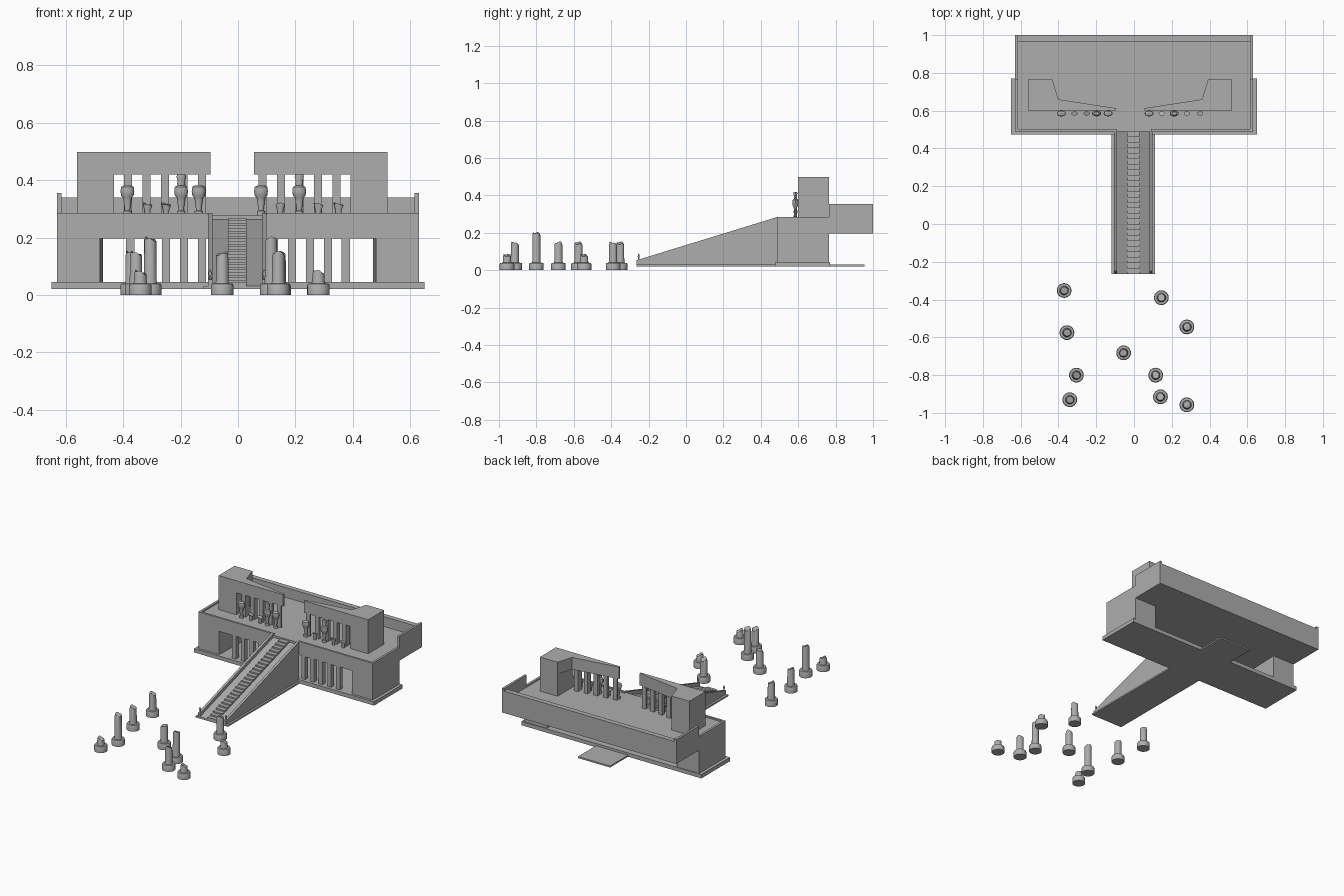
import bpy, bmesh, math
from mathutils import Vector

if "Cube" in bpy.data.objects:
    bpy.data.objects.remove(bpy.data.objects["Cube"])

stone = bpy.data.materials.new("grey stone")
stone.use_nodes = True
GREY = (0.42, 0.42, 0.42, 1)
stone.diffuse_color = GREY
stone.node_tree.nodes["Principled BSDF"].inputs["Base Color"].default_value = GREY


def finish(name, bm, smooth=False):
    bmesh.ops.recalc_face_normals(bm, faces=bm.faces[:])
    mesh = bpy.data.meshes.new(name)
    bm.to_mesh(mesh)
    bm.free()
    mesh.materials.append(stone)
    obj = bpy.data.objects.new(name, mesh)
    bpy.context.collection.objects.link(obj)
    if smooth:
        bpy.ops.object.select_all(action="DESELECT")
        obj.select_set(True)
        bpy.context.view_layer.objects.active = obj
        bpy.ops.object.shade_smooth_by_angle(angle=math.radians(35))
    return obj


def sweep(bm, points, offset):
    """Extrude a closed polygon along an offset vector."""
    face = bm.faces.new([bm.verts.new(p) for p in points])
    new = bmesh.ops.extrude_face_region(bm, geom=[face], use_keep_orig=True)["geom"]
    verts = [v for v in new if isinstance(v, bmesh.types.BMVert)]
    bmesh.ops.translate(bm, verts=verts, vec=Vector(offset))


def prism(name, outline, z0, z1):
    bm = bmesh.new()
    sweep(bm, [(x, y, z0) for x, y in outline], (0, 0, z1 - z0))
    return finish(name, bm)


def side_prism(name, profile, x0, x1):
    bm = bmesh.new()
    sweep(bm, [(x0, y, z) for y, z in profile], (x1 - x0, 0, 0))
    return finish(name, bm)


def box(name, x0, x1, y0, y1, z0, z1):
    return prism(name, [(x0, y0), (x1, y0), (x1, y1), (x0, y1)], z0, z1)


def lathe(name, profile, x, y, z, sides=20, depth=1.0, broken=0.0):
    """Turn a (radius, height) profile; broken makes the top edge jagged."""
    bm = bmesh.new()
    rings = []
    for i, (r, h) in enumerate(profile):
        ring = []
        for k in range(sides):
            a = math.tau * k / sides
            dz = broken * (math.cos(a + x * 9) + 0.5 * math.sin(3 * a)) if i == len(profile) - 1 else 0
            ring.append(bm.verts.new((x + r * math.cos(a), y + depth * r * math.sin(a), z + h + dz)))
        rings.append(ring)
    for low, high in zip(rings, rings[1:]):
        for k in range(sides):
            n = (k + 1) % sides
            bm.faces.new((low[k], low[n], high[n], high[k]))
    bm.faces.new(rings[0][::-1])
    bm.faces.new(rings[-1])
    return finish(name, bm, True)


# Ground plates
box("base_plate", -0.65, 0.65, 0.475, 0.77, 0.02, 0.045)
box("ramp_plate", -0.12, 0.112, -0.265, 0.955, 0.02, 0.03)

# Terrace slab and its parapets
box("terrace_front", -0.63, 0.63, 0.49, 0.765, 0.197, 0.276)
box("terrace_back", -0.63, 0.63, 0.765, 1.0, 0.197, 0.276)
box("back_parapet", -0.63, 0.63, 0.967, 1.0, 0.276, 0.34)
for side, s in (("left", 1), ("right", -1)):
    xa, xb = sorted((s * 0.615, s * 0.63))
    box(side + "_parapet", xa, xb, 0.765, 1.0, 0.276, 0.355)
    box(side + "_rim", xa, xb, 0.49, 0.765, 0.276, 0.285)
    xa, xb = sorted((s * 0.09, s * 0.63))
    box(side + "_front_rim", xa, xb, 0.49, 0.503, 0.276, 0.285)

    # Lower wing with a slanted inner wall, and the colonnade pillars
    prism(side + "_wing", [(s * 0.63, 0.49), (s * 0.48, 0.49), (s * 0.47, 0.765), (s * 0.63, 0.765)], 0.04, 0.2)
    for i in range(5):
        x = s * (0.125 + 0.0625 * i)
        box(f"{side}_lower_pillar_{i}", x - 0.014, x + 0.014, 0.495, 0.525, 0.04, 0.2)

    # Upper pavilion: end block, tapering lintel and pillars
    def px(d):
        return -0.02 + s * d
    prism(side + "_pavilion_block", [(px(0.54), 0.6), (px(0.412), 0.6), (px(0.382), 0.66),
                                     (px(0.412), 0.765), (px(0.54), 0.765)][:2]
          + [(px(0.412), 0.765), (px(0.54), 0.765)], 0.27, 0.498)
    prism(side + "_pavilion_lintel", [(px(0.412), 0.6), (px(0.075), 0.6), (px(0.075), 0.613),
                                      (px(0.38), 0.66), (px(0.412), 0.765)], 0.42, 0.498)
    for i in range(5):
        x = px(0.105 + 0.0645 * i)
        box(f"{side}_upper_pillar_{i}", x - 0.014, x + 0.014, 0.602, 0.612 + 0.008 * i, 0.27, 0.42)

# Ramp body, side walls and finials
CX, Y0, Y1 = -0.003, -0.265, 0.49
side_prism("ramp_body", [(Y0, 0.025), (Y1, 0.025), (Y1, 0.262), (Y0, 0.032)], CX - 0.088, CX + 0.088)
for side, s in (("left", 1), ("right", -1)):
    xa, xb = sorted((CX + s * 0.086, CX + s * 0.102))
    side_prism(side + "_ramp_wall", [(Y0, 0.025), (Y1, 0.025), (Y1, 0.285), (Y0, 0.053)], xa, xb)
    lathe(side + "_finial", [(0.006, 0), (0.003, 0.012), (0.006, 0.022), (0.002, 0.036)],
          CX + s * 0.094, Y0 + 0.012, 0.052, 10)

# Stair flight as one stepped profile
STEPS = 26
rise, run = 0.234 / STEPS, (Y1 - Y0) / STEPS
profile = [(Y0, 0.026)]
for i in range(STEPS):
    z = 0.034 + rise * (i + 1)
    profile += [(Y0 + run * i, z), (Y0 + run * (i + 1), z)]
profile.append((Y1, 0.026))
side_prism("stairs", profile, CX - 0.032, CX + 0.032)

# Statues: some whole, some broken down to the legs
BODY = [(0.014, 0), (0.014, 0.016), (0.009, 0.018), (0.013, 0.05), (0.015, 0.062),
        (0.022, 0.07), (0.024, 0.085), (0.022, 0.1), (0.012, 0.105)]
HEAD = [(0.014, 0.112), (0.012, 0.118), (0.016, 0.135), (0.014, 0.143)]
STUB = [(0.009, 0), (0.011, 0.02), (0.017, 0.04)]
KINDS = {"whole": BODY + HEAD, "torso": BODY, "legs": STUB}
statues = [(-0.385, "torso"), (-0.315, "legs"), (-0.25, "legs"), (-0.198, "whole"), (-0.137, "torso"),
           (0.08, "torso"), (0.147, "legs"), (0.213, "whole"), (0.28, "legs"), (0.35, "legs")]
for i, (x, kind) in enumerate(statues):
    lathe(f"statue_{i}", KINDS[kind], x, 0.585, 0.276, 12, 0.65, 0.004 if kind == "legs" else 0)

# Ruined columns on round bases
columns = [(-0.37, -0.352, 0.145), (-0.355, -0.575, 0.145), (-0.055, -0.682, 0.145), (-0.305, -0.8, 0.195),
           (-0.34, -0.93, 0.08), (0.145, -0.39, 0.145), (0.28, -0.545, 0.08), (0.115, -0.8, 0.195),
           (0.14, -0.915, 0.145), (0.28, -0.957, 0.08)]
for i, (x, y, h) in enumerate(columns):
    lathe(f"column_{i}", [(0.039, 0), (0.039, 0.033), (0.036, 0.039), (0.024, 0.04), (0.022, 0.048),
                          (0.021, h - 0.008), (0.018, h)], x, y, 0, 24, 1, 0.006)
